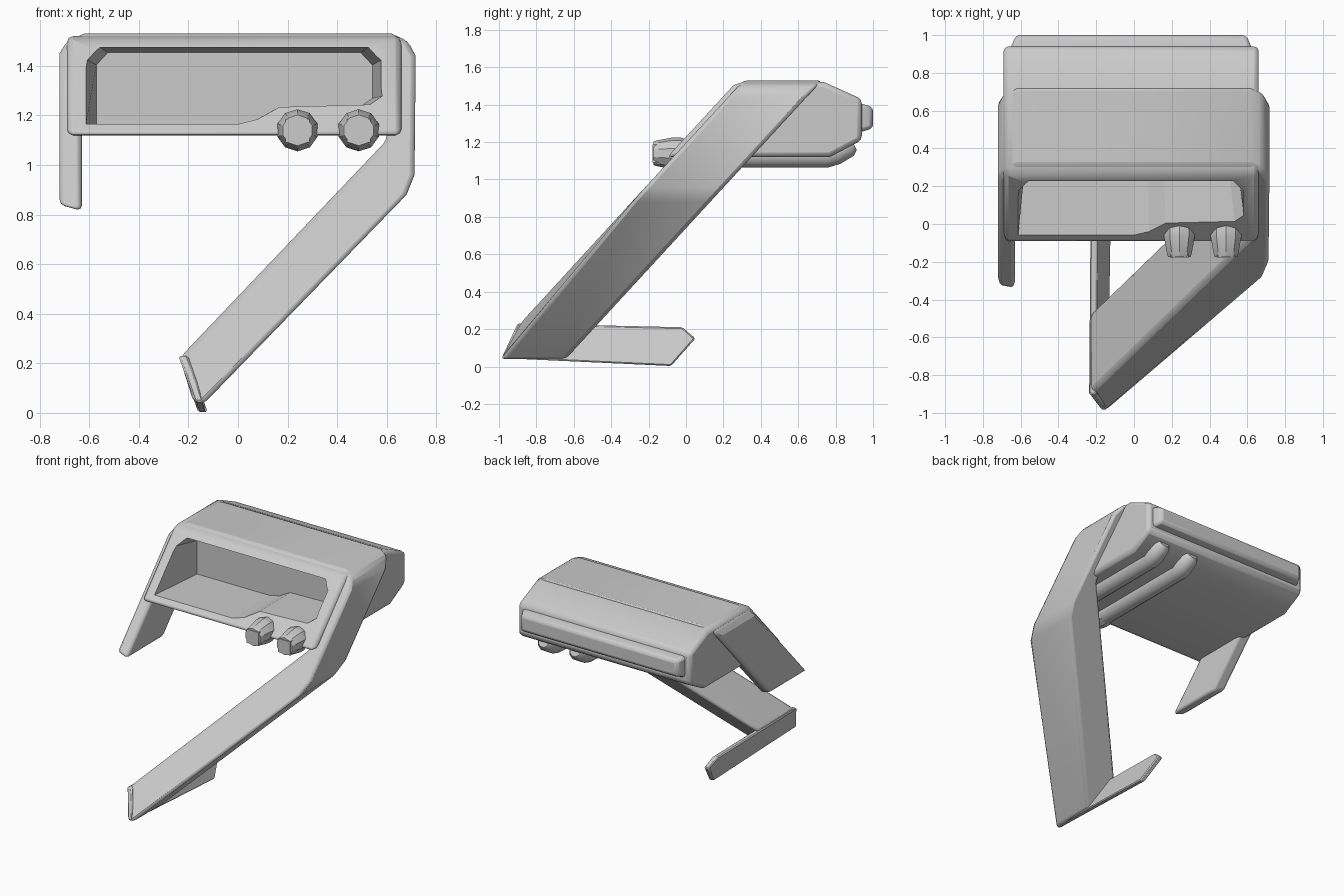
import bpy, bmesh, math

if "Cube" in bpy.data.objects:
    bpy.data.objects.remove(bpy.data.objects["Cube"])


def loft(name, loops, bevel=0.0, segs=2):
    """Skin a list of equal-length point loops and cap both ends."""
    bm = bmesh.new()
    rings = [[bm.verts.new(p) for p in loop] for loop in loops]
    n = len(rings[0])
    for a, b in zip(rings, rings[1:]):
        for i in range(n):
            j = (i + 1) % n
            bm.faces.new((a[i], a[j], b[j], b[i]))
    bm.faces.new(rings[0])
    bm.faces.new(rings[-1])
    bmesh.ops.recalc_face_normals(bm, faces=bm.faces)
    me = bpy.data.meshes.new(name)
    bm.to_mesh(me)
    bm.free()
    ob = bpy.data.objects.new(name, me)
    bpy.context.collection.objects.link(ob)
    if bevel:
        m = ob.modifiers.new("Bevel", 'BEVEL')
        m.width, m.segments, m.limit_method = bevel, segs, 'ANGLE'
        m.angle_limit = math.radians(35)
    return ob


def smooth(ob, angle=30):
    bpy.ops.object.select_all(action='DESELECT')
    bpy.context.view_layer.objects.active = ob
    ob.select_set(True)
    bpy.ops.object.shade_smooth_by_angle(angle=math.radians(angle))


def front(z):
    """y of the slanted front plane at height z"""
    return 0.28 + (z - 1.5) * 0.92


# Slanted strap: left arm, hood, right arm and diagonal leg
outline = [(-0.72, 0.84), (-0.72, 1.45), (-0.69, 1.5), (-0.62, 1.53),
           (0.62, 1.53), (0.685, 1.5), (0.717, 1.44), (0.712, 0.96),
           (0.68, 0.88), (-0.14, 0.035), (-0.18, 0.045), (-0.235, 0.22),
           (-0.195, 0.265), (0.6, 1.1), (0.6, 1.44), (0.55, 1.495),
           (-0.58, 1.495), (-0.63, 1.44), (-0.63, 0.815)]
strap = loft("strap_frame",
             [[(x, max(front(z), -0.99), z) for x, z in outline],
              [(x, front(z) + 0.42, z) for x, z in outline]], 0.022)
smooth(strap)

# Tilted foot plate running back from the bottom of the leg
foot_side = [(-0.985, 0.045), (-0.9, 0.23), (-0.02, 0.21), (0.05, 0.15), (-0.08, 0.003)]
foot = loft("foot_plate",
            [[(-0.17 - (z - 0.03) * 0.35 + t, y, z) for y, z in foot_side]
             for t in (0.0, 0.038)], 0.008, 1)
smooth(foot)

# Housing: side profile across the width, with a tapered display recess
side = [(-0.1, 1.12), (0.255, 1.505), (0.3, 1.52), (0.74, 1.52),
        (0.94, 1.43), (0.94, 1.21), (0.77, 1.12)]
housing = loft("housing", [[(x, y, z) for y, z in side] for x in (-0.69, 0.66)], 0.025)

hole = [(-0.62, 1.165), (0.0, 1.165), (0.08, 1.185), (0.17, 1.235), (0.54, 1.245),
        (0.59, 1.28), (0.59, 1.43), (0.54, 1.485), (-0.57, 1.485), (-0.62, 1.43)]
cutter = loft("recess_cutter",
              [[(x, front(z) - 0.1, z) for x, z in hole],
               [((x + 0.015) * 0.92 - 0.015, 0.36, 1.165 + (z - 1.165) * 0.9)
                for x, z in hole]])
cutter.hide_render = True
cutter.hide_set(True)
cut = housing.modifiers.new("Recess", 'BOOLEAN')
cut.operation, cut.object, cut.solver = 'DIFFERENCE', cutter, 'EXACT'
smooth(housing)

# Rounded bar on the back
bar_loop = [(-0.65, 1.255), (0.62, 1.255), (0.62, 1.405), (-0.65, 1.405)]
bar = loft("rear_bar",
           [[(x, 0.9, z) for x, z in bar_loop],
            [(x, 0.94, z) for x, z in bar_loop],
            [((x + 0.015) * 0.96 - 0.015, 1.0, 1.33 + (z - 1.33) * 0.75)
             for x, z in bar_loop]], 0.02)
smooth(bar)

# Knobs with square inserts, and the tubes running under the housing
for side_name, cx in (("left", 0.24), ("right", 0.487)):
    rings = [(-0.175, 0.062), (-0.16, 0.068), (-0.07, 0.085), (-0.03, 0.085), (0.02, 0.07)]
    knob = loft(side_name + "_knob",
                [[(cx + r * math.cos(math.tau * (i + 0.5) / 10), y,
                   1.14 + r * math.sin(math.tau * (i + 0.5) / 10))
                  for i in range(10)] for y, r in rings])
    smooth(knob)

    loft(side_name + "_knob_insert",
         [[(cx + sx * 0.048, y, 1.138 + sz * 0.048)
           for sx, sz in ((-1, -1), (1, -1), (1, 1), (-1, 1))]
          for y in (-0.18, -0.1)])

    cu = bpy.data.curves.new(side_name + "_tube", 'CURVE')
    cu.dimensions, cu.bevel_depth, cu.bevel_resolution = '3D', 0.07, 3
    cu.use_fill_caps = True
    path = [(-0.02, 1.13, 1), (0.75, 1.13, 1), (0.8, 1.145, 1),
            (0.87, 1.18, 0.9), (0.895, 1.193, 0.6)]
    sp = cu.splines.new('POLY')
    sp.points.add(len(path) - 1)
    for p, (y, z, r) in zip(sp.points, path):
        p.co, p.radius = (cx, y, z, 1), r
    bpy.context.collection.objects.link(bpy.data.objects.new(side_name + "_tube", cu))
